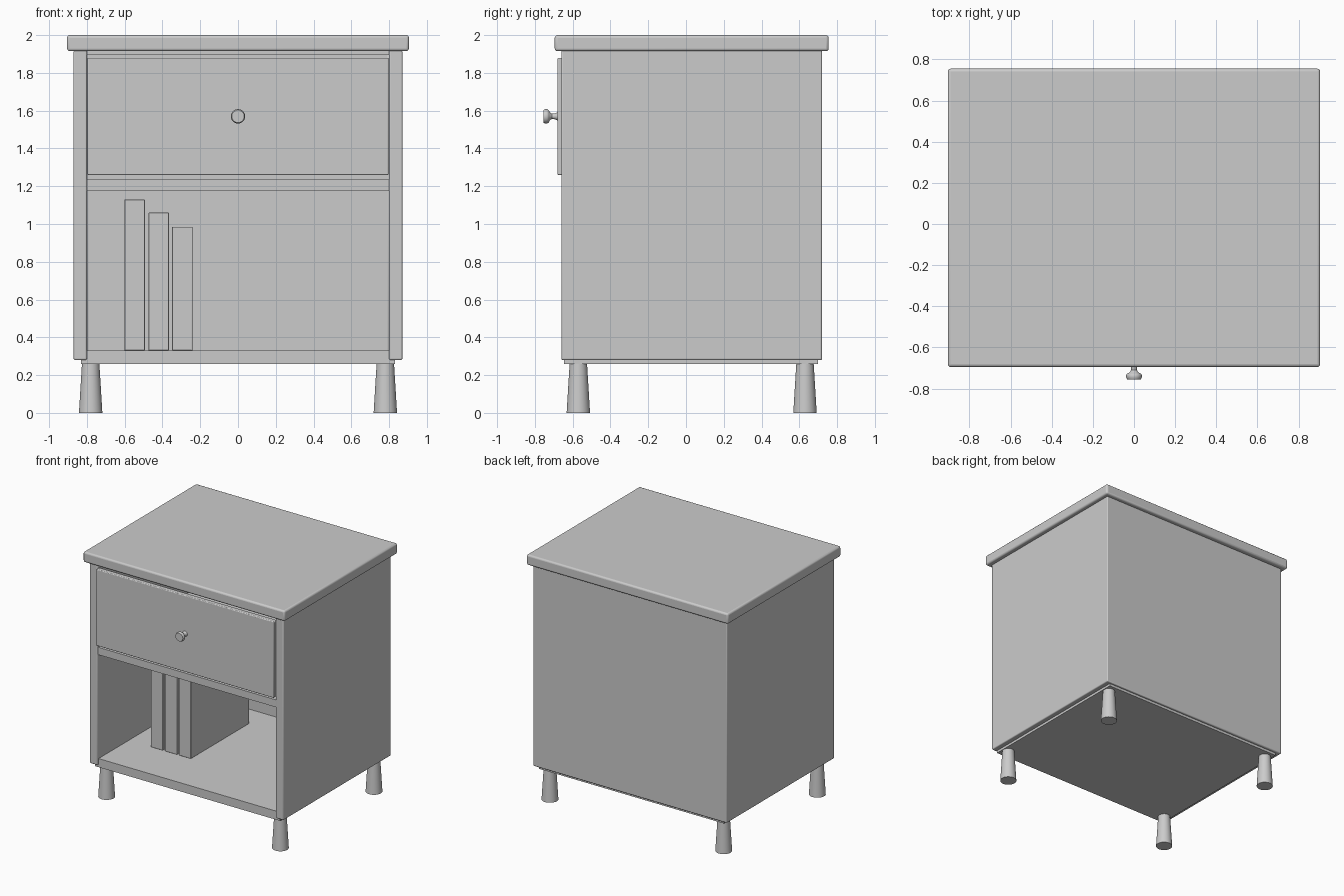
import bpy, bmesh, math

cube = bpy.data.objects.get("Cube")
if cube:
    bpy.data.objects.remove(cube, do_unlink=True)

grey = bpy.data.materials.new("plain_grey")
grey.use_nodes = True
colour = (0.6, 0.6, 0.6, 1)
grey.diffuse_color = colour
grey.node_tree.nodes["Principled BSDF"].inputs["Base Color"].default_value = colour


def finish(name, bm, bevel=0, smooth=False):
    bmesh.ops.recalc_face_normals(bm, faces=bm.faces)
    mesh = bpy.data.meshes.new(name)
    bm.to_mesh(mesh)
    bm.free()
    mesh.materials.append(grey)
    ob = bpy.data.objects.new(name, mesh)
    bpy.context.collection.objects.link(ob)
    if bevel:
        mod = ob.modifiers.new("rounded_edges", "BEVEL")
        mod.width = bevel
        mod.segments = 3
    if smooth or bevel:
        bpy.ops.object.select_all(action="DESELECT")
        ob.select_set(True)
        bpy.context.view_layer.objects.active = ob
        bpy.ops.object.shade_smooth_by_angle(angle=math.radians(35))
    return ob


def prism(name, outline, z0, z1, bevel=0):
    """Extrude a plan outline from z0 up to z1."""
    bm = bmesh.new()
    face = bm.faces.new([bm.verts.new((x, y, z0)) for x, y in outline])
    top = bmesh.ops.extrude_face_region(bm, geom=[face])["geom"]
    verts = [v for v in top if isinstance(v, bmesh.types.BMVert)]
    bmesh.ops.translate(bm, verts=verts, vec=(0, 0, z1 - z0))
    return finish(name, bm, bevel)


def board(name, x0, x1, y0, y1, z0, z1, bevel=0):
    return prism(name, [(x0, y0), (x1, y0), (x1, y1), (x0, y1)], z0, z1, bevel)


def lathe(name, profile, location, tilt=0, steps=32):
    """Spin a (radius, height) profile around its own upright axis."""
    bm = bmesh.new()
    verts = [bm.verts.new((r, 0, h)) for r, h in profile]
    edges = [bm.edges.new(pair) for pair in zip(verts, verts[1:])]
    bmesh.ops.spin(bm, geom=verts + edges, axis=(0, 0, 1), cent=(0, 0, 0),
                   angle=math.tau, steps=steps)
    bmesh.ops.remove_doubles(bm, verts=bm.verts, dist=0.0001)
    ob = finish(name, bm, smooth=True)
    ob.location = location
    ob.rotation_euler.x = tilt
    return ob


# Case: two sides and the back in one wrap-around shell
W, INNER, FRONT, BACK, BACK_IN = 0.87, 0.80, -0.66, 0.72, 0.695
shell = [(-W, FRONT), (-INNER, FRONT), (-INNER, BACK_IN), (INNER, BACK_IN),
         (INNER, FRONT), (W, FRONT), (W, BACK), (-W, BACK)]
prism("case_sides_and_back", shell, 0.28, 1.92, 0.008)
board("table_top", -0.905, 0.905, -0.695, 0.755, 1.915, 2.0, 0.014)
board("bottom_board", -0.83, 0.83, -0.645, 0.70, 0.26, 0.33)
board("shelf", -0.81, 0.81, -0.65, 0.70, 1.175, 1.235)
board("case_top_rail", -0.81, 0.81, -0.65, 0.70, 1.895, 1.918)

# Drawer
board("drawer_front", -0.797, 0.797, -0.68, -0.64, 1.26, 1.88, 0.006)
knob = [(0, 0), (0.022, 0), (0.016, 0.012), (0.014, 0.03), (0.02, 0.04),
        (0.034, 0.048), (0.038, 0.054), (0.038, 0.066), (0.033, 0.075), (0, 0.075)]
lathe("drawer_knob", knob, (0, -0.68, 1.57), math.pi / 2)

# Books standing on the bottom board
for i, (x, top) in enumerate([(-0.547, 1.13), (-0.42, 1.06), (-0.295, 0.985)]):
    board(f"book_{i + 1}", x - 0.054, x + 0.054, -0.26, 0.49, 0.33, top, 0.004)

# Tapered legs
leg = [(0, 0), (0.062, 0), (0.046, 0.262), (0, 0.262)]
for side, x in (("left", 0.78), ("right", -0.78)):
    for end, y in (("front", -0.57), ("back", 0.63)):
        lathe(f"{end}_{side}_leg", leg, (x, y, 0))
